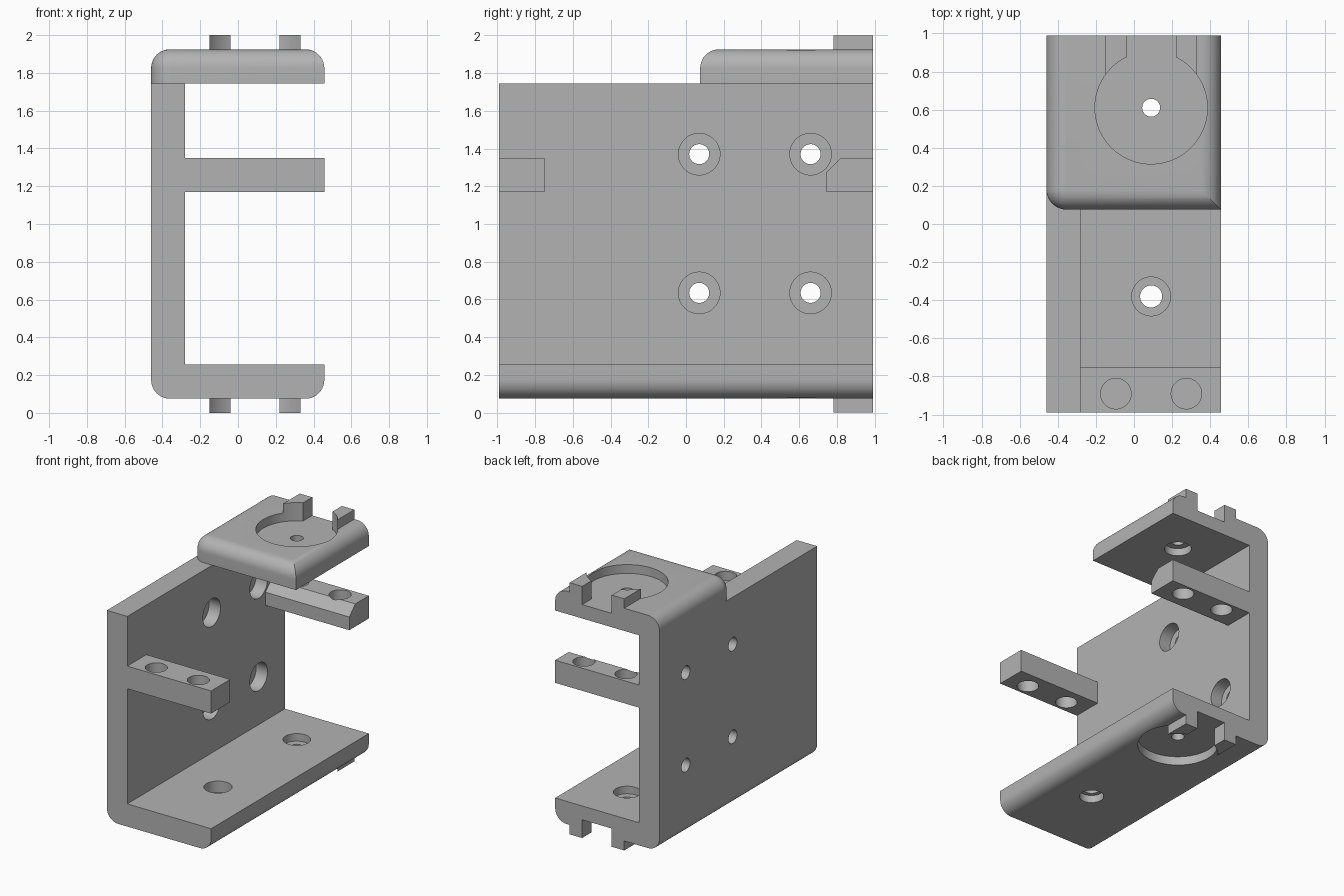
import bpy, bmesh, math
from mathutils import Matrix, Vector

if "Cube" in bpy.data.objects:
    bpy.data.objects.remove(bpy.data.objects["Cube"])

grey = bpy.data.materials.new("light grey plastic")
grey.use_nodes = True
grey.diffuse_color = (0.45, 0.45, 0.45, 1)
grey.node_tree.nodes["Principled BSDF"].inputs["Base Color"].default_value = grey.diffuse_color

LEFT, RIGHT, INNER = -0.46, 0.457, -0.28     # wall outside, free edge, wall inside
FRONT, BACK = -0.99, 0.99
LOW, HIGH, THICK = 0.075, 1.925, 0.18
ROUND = 0.1
DOCK = (0.09, 0.61)                          # centre of the round recesses


def finish(bm, name):
    bmesh.ops.recalc_face_normals(bm, faces=bm.faces)
    mesh = bpy.data.meshes.new(name)
    bm.to_mesh(mesh)
    bm.free()
    mesh.materials.append(grey)
    obj = bpy.data.objects.new(name, mesh)
    bpy.context.collection.objects.link(obj)
    return obj


def box_mesh(x, y, z):
    bm = bmesh.new()
    bmesh.ops.create_cube(bm, size=1)
    for v in bm.verts:
        v.co = [(a + b) / 2 + c * abs(b - a) for (a, b), c in zip((x, y, z), v.co)]
    return bm


def box(name, x, y, z):
    return finish(box_mesh(x, y, z), name)


def rod(name, start, end, radius, sides=48):
    """Cylinder between two points."""
    a, b = Vector(start), Vector(end)
    turn = (b - a).to_track_quat('Z', 'Y').to_matrix().to_4x4()
    bm = bmesh.new()
    bmesh.ops.create_cone(bm, cap_ends=True, segments=sides, radius1=radius, radius2=radius,
                          depth=(b - a).length, matrix=Matrix.Translation((a + b) / 2) @ turn)
    return finish(bm, name)


def extrude(name, points, axis, start, end):
    """Prism from a profile; axis 1 takes (x, z) points, axis 0 takes (y, z)."""
    bm = bmesh.new()
    place = (lambda p: (p[0], start, p[1])) if axis == 1 else (lambda p: (start, p[0], p[1]))
    face = bm.faces.new([bm.verts.new(place(p)) for p in points])
    moved = bmesh.ops.extrude_face_region(bm, geom=[face])["geom"]
    shift = Vector((0, 0, 0))
    shift[axis] = end - start
    for v in moved:
        if isinstance(v, bmesh.types.BMVert):
            v.co += shift
    return finish(bm, name)


def cut(obj, cutters):
    for cutter in cutters:
        cutter.hide_render = True
        mod = obj.modifiers.new("cut", 'BOOLEAN')
        mod.operation, mod.solver, mod.object = 'DIFFERENCE', 'EXACT', cutter
        bpy.context.view_layer.objects.active = obj
        bpy.ops.object.modifier_apply(modifier=mod.name)
        bpy.data.objects.remove(cutter)


def arc(cx, cz, first, last, steps=10):
    angles = [math.radians(first + (last - first) * i / steps) for i in range(steps + 1)]
    return [(cx + ROUND * math.cos(a), cz + ROUND * math.sin(a)) for a in angles]


def dock_cutters(outer, inward):
    """Round recess, rear channel, small hole and inner counterbore of a plate."""
    x, y = DOCK
    floor, beyond = outer + 0.07 * inward, outer - 0.2 * inward
    inside = outer + THICK * inward
    return [rod("recess", (x, y, floor), (x, y, beyond), 0.295, 96),
            box("channel", (-0.04, 0.22), (y + 0.2, BACK + 0.1), (floor, beyond)),
            rod("hole", (x, y, beyond), (x, y, inside + inward * 0.1), 0.047),
            rod("bore", (x, y, inside - inward * 0.06), (x, y, inside + inward * 0.1), 0.1)]


parts = []

# Side wall and bottom plate as one rounded profile
profile = [(LEFT, HIGH - THICK)] + arc(LEFT + ROUND, LOW + ROUND, 180, 270)
profile += arc(RIGHT - ROUND, LOW + ROUND, 270, 360)
profile += [(RIGHT, LOW + THICK), (INNER, LOW + THICK), (INNER, HIGH - THICK)]
wall = extrude("wall_and_base", profile, 1, FRONT, BACK)
cutters = dock_cutters(LOW, 1)
for y in (0.07, 0.66):
    for z in (0.635, 1.37):
        cutters.append(rod("screw_hole", (-0.6, y, z), (0, y, z), 0.053))
        cutters.append(rod("screw_bore", (INNER - 0.1, y, z), (0, y, z), 0.11))
x, y = DOCK[0], -0.38
cutters += [rod("base_hole", (x, y, -0.1), (x, y, 0.5), 0.058),
            rod("base_bore", (x, y, LOW + 0.09), (x, y, 0.5), 0.102),
            rod("under_bore", (x, y, -0.1), (x, y, LOW + 0.06), 0.09)]
cut(wall, cutters)
parts.append(wall)

# Top plate: rounded upright corner, then rounded upper rim except at the back
bm = box_mesh((LEFT, RIGHT), (0.075, BACK), (HIGH - THICK, HIGH))
corner = [e for e in bm.edges if all(v.co.x < 0 and v.co.y < 0.5 for v in e.verts)]
bmesh.ops.bevel(bm, geom=corner, offset=0.108, segments=10, profile=0.5, affect='EDGES')
rim = [e for e in bm.edges if all(v.co.z > HIGH - 0.01 for v in e.verts)
       and not all(v.co.y > BACK - 0.01 for v in e.verts)]
bmesh.ops.bevel(bm, geom=rim, offset=ROUND, segments=10, profile=0.5, affect='EDGES')
top = finish(bm, "top_plate")
cut(top, dock_cutters(HIGH, -1))
parts.append(top)

# Guide tabs beside each rear channel, hollowed by the recess circle
for level, low, high in (("top", HIGH, 2), ("bottom", 0, LOW)):
    for side, x0, x1 in (("right", -0.15, -0.04), ("left", 0.22, 0.33)):
        tab = box(f"{level}_{side}_tab", (x0, x1), (0.7, BACK), (low, high))
        cut(tab, [rod("round", (*DOCK, low - 0.1), (*DOCK, high + 0.1), 0.295, 96)])
        parts.append(tab)

# Front bar, and rear bar with a chamfered front top edge
bars = [box("front_bar", (INNER, RIGHT), (FRONT, -0.75), (1.17, 1.35)),
        extrude("rear_bar", [(0.745, 1.17), (BACK, 1.17), (BACK, 1.35), (0.82, 1.35),
                             (0.745, 1.275)], 0, INNER, RIGHT)]
for bar, y in zip(bars, (-0.89, 0.89)):
    cut(bar, [rod("peg_hole", (x, y, 1), (x, y, 1.5), 0.08) for x in (-0.095, 0.275)])
    parts.append(bar)

# Smooth the rounded surfaces, keep the edges crisp
bpy.ops.object.select_all(action='DESELECT')
for part in parts:
    part.select_set(True)
bpy.context.view_layer.objects.active = wall
bpy.ops.object.shade_smooth_by_angle(angle=math.radians(30))
